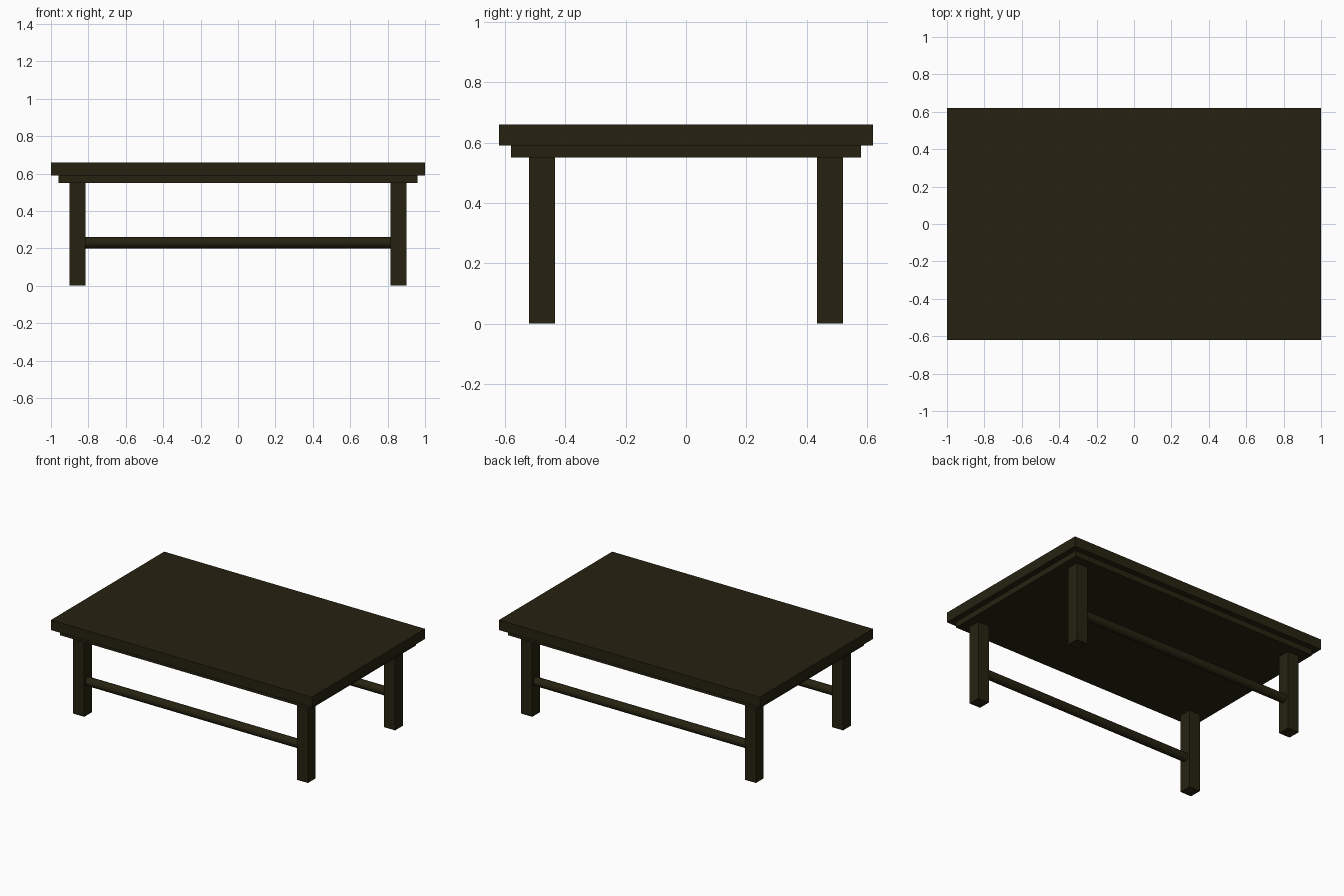
import bpy, math

if "Cube" in bpy.data.objects:
    bpy.data.objects.remove(bpy.data.objects["Cube"])

# One dark stained wood colour
wood = bpy.data.materials.new("dark wood")
wood.diffuse_color = (0.019, 0.0165, 0.0055, 1)
wood.use_nodes = True
wood.node_tree.nodes["Principled BSDF"].inputs["Base Color"].default_value = wood.diffuse_color


def finish(name):
    ob = bpy.context.object
    ob.name = name
    ob.data.materials.append(wood)
    return ob


def box(name, x, y, z0, z1, w, d):
    bpy.ops.mesh.primitive_cube_add(size=1, location=(x, y, (z0 + z1) / 2))
    bpy.context.object.scale = (w, d, z1 - z0)
    bpy.ops.object.transform_apply(location=False, rotation=False, scale=True)
    return finish(name)


# Table top and the inset slab beneath it
box("table_top", 0, 0, 0.59, 0.66, 2.0, 1.24)
box("under_top", 0, 0, 0.55, 0.59, 1.92, 1.16)

for sy, side in ((-1, "front"), (1, "back")):
    # Square legs
    for sx, hand in ((-1, "left"), (1, "right")):
        box(f"{side}_{hand}_leg", sx * 0.8575, sy * 0.4775, 0, 0.55, 0.085, 0.085)
    # Round stretcher rod between the legs
    bpy.ops.mesh.primitive_cylinder_add(
        vertices=16, radius=0.03, depth=1.68,
        location=(0, sy * 0.4775, 0.23), rotation=(0, math.pi / 2, 0))
    finish(f"{side}_stretcher")
    bpy.ops.object.shade_smooth_by_angle()
